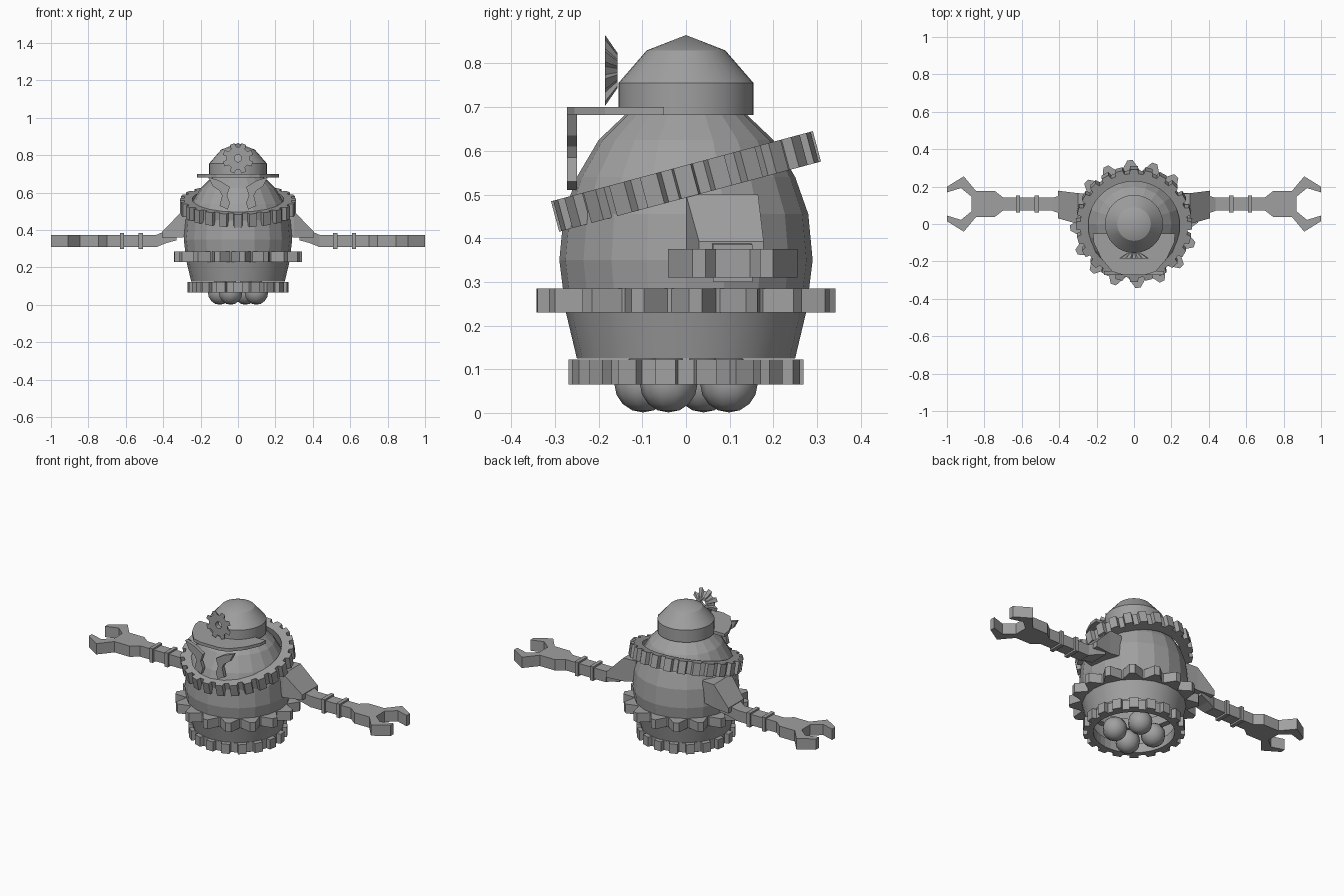
import bpy, bmesh, math
from mathutils import Matrix, Vector

if "Cube" in bpy.data.objects:
    bpy.data.objects.remove(bpy.data.objects["Cube"])

grey = bpy.data.materials.new("steel_grey")
grey.diffuse_color = (0.35, 0.35, 0.35, 1)
grey.use_nodes = True
grey.node_tree.nodes["Principled BSDF"].inputs["Base Color"].default_value = grey.diffuse_color


def finish(bm, name, mat=Matrix(), smooth=None):
    bmesh.ops.recalc_face_normals(bm, faces=bm.faces)
    bm.transform(mat)
    me = bpy.data.meshes.new(name)
    bm.to_mesh(me)
    bm.free()
    me.materials.append(grey)
    ob = bpy.data.objects.new(name, me)
    bpy.context.collection.objects.link(ob)
    if smooth:
        bpy.ops.object.select_all(action='DESELECT')
        ob.select_set(True)
        bpy.context.view_layer.objects.active = ob
        bpy.ops.object.shade_smooth_by_angle(angle=math.radians(smooth))
    return ob


def prism(name, pts, lo, hi, mat=Matrix()):
    """Extrude an outline along local z."""
    bm = bmesh.new()
    a = [bm.verts.new((x, y, lo)) for x, y in pts]
    b = [bm.verts.new((x, y, hi)) for x, y in pts]
    n = len(pts)
    bm.faces.new(a[::-1])
    bm.faces.new(b)
    for i in range(n):
        j = (i + 1) % n
        bm.faces.new((a[i], a[j], b[j], b[i]))
    return finish(bm, name, mat)


def lathe(name, profile, segs, smooth=None):
    """Spin an (r, z) profile around z."""
    bm = bmesh.new()
    vs = [bm.verts.new((r, 0, z)) for r, z in profile]
    es = [bm.edges.new(p) for p in zip(vs, vs[1:])]
    bmesh.ops.spin(bm, geom=vs + es, cent=(0, 0, 0), axis=(0, 0, 1),
                   angle=2 * math.pi, steps=segs)
    bmesh.ops.remove_doubles(bm, verts=bm.verts, dist=1e-4)
    return finish(bm, name, smooth=smooth)


def gear(name, teeth, root, tip, inner, lo, hi, base, top,
         mat=Matrix(), phase=0.0, low_scale=1.0):
    """Toothed ring; base and top are tooth widths as fractions of the pitch."""
    bm = bmesh.new()
    pitch = 2 * math.pi / teeth
    rings = [[], [], [], []]
    for i in range(teeth):
        for f, r in ((-base / 2, root), (-top / 2, tip), (top / 2, tip), (base / 2, root)):
            a = phase + (i + f) * pitch
            d = Vector((math.cos(a), math.sin(a), 0))
            for ring, rad, z in zip(rings, (r * low_scale, r, inner, inner), (lo, hi, hi, lo)):
                ring.append(bm.verts.new(d * rad + Vector((0, 0, z))))
    n = teeth * 4
    for k in range(4):
        p, q = rings[k], rings[(k + 1) % 4]
        for i in range(n):
            j = (i + 1) % n
            bm.faces.new((p[i], p[j], q[j], q[i]))
    return finish(bm, name, mat)


# Hollow barrel body, smooth skirt below and faceted above
body = lathe("body", [(.25, .125), (.275, .23), (.29, .35), (.28, .455),
                      (.25, .54), (.20, .625), (.14, .682), (0, .684)], 20, 30)
for f in body.data.polygons:
    f.use_smooth = f.center.z < .24

# Domed head
lathe("head", [(0, .682), (.155, .682), (.155, .755), (.09, .83), (0, .865)], 32, 20)

# Gear belts around the body
gear("base_gear", 18, .245, .27, .215, .065, .122, .58, .50, phase=math.radians(10))
gear("waist_gear", 16, .285, .342, .24, .23, .285, .92, .22, phase=math.radians(3.6))
tilt = Matrix.Translation((0, 0, .53)) @ Matrix.Rotation(math.radians(15), 4, 'X')
gear("tilted_collar_gear", 24, .288, .311, .245, -.036, .036, .66, .50, tilt)

# Cap badge: small bevelled gear facing forward
front = Matrix.Rotation(math.radians(90), 4, 'X')
gear("cap_badge", 8, .062, .083, .02, .157, .185, .62, .40,
     Matrix.Translation((0, 0, .784)) @ front, math.radians(22.5), .5)

# Cap brim
prism("cap_brim", [(-.22, -.05), (-.215, -.10), (-.175, -.185), (-.115, -.255), (-.06, -.272),
                   (.06, -.272), (.115, -.255), (.175, -.185), (.215, -.10), (.22, -.05)],
      .682, .70)

# Four rounded feet, turned slightly from the axes
for i in range(4):
    a = math.radians(68 + 90 * i)
    bm = bmesh.new()
    bmesh.ops.create_uvsphere(bm, u_segments=10, v_segments=8, radius=.066)
    finish(bm, f"foot_{i + 1}",
           Matrix.Translation((.106 * math.cos(a), .106 * math.sin(a), .067)), 40)

# Mirrored parts
hook = [(.16, .684), (.10, .665), (.043, .63), (.058, .585), (.043, .545),
        (.055, .51), (.098, .53), (.085, .585), (.098, .61), (.135, .635)]
half = [(.43, .035), (.70, .035), (.745, .07), (.845, .07), (.91, .148),
        (1.0, .092), (1.0, .062), (.925, .085), (.87, .04)]
wrench = half + [(x, -y) for x, y in half[::-1]]


def loft(name, sections, side):
    """Join rectangles given as (x, y0, y1, z0, z1, lean of the top edge)."""
    bm = bmesh.new()
    rows = [[bm.verts.new(c) for c in ((side * x, y0, z0), (side * x, y1, z0),
                                       (side * (x + s), y1, z1), (side * (x + s), y0, z1))]
            for x, y0, y1, z0, z1, s in sections]
    bm.faces.new(rows[0])
    bm.faces.new(rows[-1])
    for p, q in zip(rows, rows[1:]):
        for i in range(4):
            j = (i + 1) % 4
            bm.faces.new((p[i], p[j], q[j], q[i]))
    return finish(bm, name)


for side, label in ((-1, "left"), (1, "right")):
    # Hanging hooked whisker plate
    prism(f"{label}_whisker", [(side * x, z) for x, z in hook], .25, .272, front)
    # Shoulder wedge and bent neck of the arm
    loft(f"{label}_shoulder", [(.22, 0, .16, .375, .50, 0), (.30, .0, .165, .36, .50, 0),
                               (.405, .03, .178, .36, .392, 0)], side)
    loft(f"{label}_arm_neck", [(.33, .05, .16, .345, .385, 0), (.385, .06, .15, .33, .388, .02),
                               (.435, .07, .14, .31, .375, 0)], side)
    # Spanner arm with open jaw
    prism(f"{label}_spanner_arm", [(side * x, y + .107) for x, y in wrench], .31, .375)
    # Two bands around the arm
    for k, x in enumerate((.52, .62)):
        loft(f"{label}_arm_band_{k + 1}", [(x - .011, .062, .152, .30, .385, 0),
                                           (x + .011, .062, .152, .30, .385, 0)], side)
